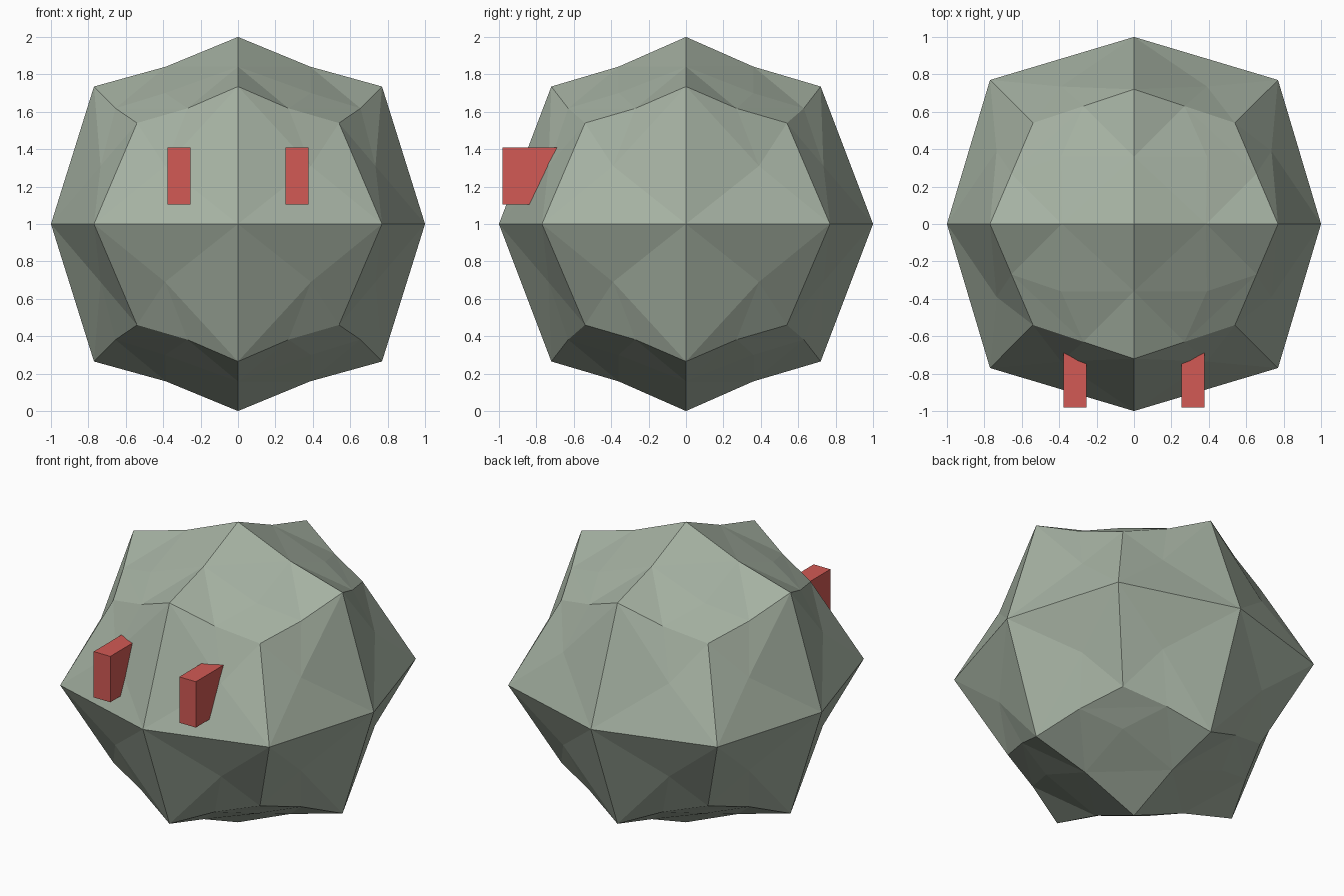
import bpy, bmesh

if "Cube" in bpy.data.objects:
    bpy.data.objects.remove(bpy.data.objects["Cube"])


def material(name, rgb):
    m = bpy.data.materials.new(name)
    m.diffuse_color = (*rgb, 1.0)
    m.use_nodes = True
    m.node_tree.nodes["Principled BSDF"].inputs["Base Color"].default_value = m.diffuse_color
    return m


GREY_GREEN = material("grey green", (0.376, 0.440, 0.361))
RED = material("red", (0.645, 0.102, 0.089))

# Key points of one octant, indexed on a cube grid running 0..2 per axis
KEY = {
    (2, 0, 0): (1, 0, 0), (0, 2, 0): (0, 1, 0), (0, 0, 2): (0, 0, 1),
    (2, 2, 0): (0.77, 0.77, 0), (2, 0, 2): (0.77, 0, 0.735),
    (0, 2, 2): (0, 0.72, 0.735), (2, 2, 2): (0.54, 0.54, 0.54),
    (2, 1, 1): (0.735, 0.39, 0.31), (1, 2, 1): (0.39, 0.735, 0.31),
    (1, 1, 2): (0.39, 0.36, 0.70),
}


def octant_point(k):
    if k in KEY:
        return KEY[k]
    # Halfway points between two key points, slightly dented in height
    axis = k.index(1)
    lo, hi = list(k), list(k)
    lo[axis], hi[axis] = 0, 2
    p = [(a + b) / 2 for a, b in zip(KEY[tuple(lo)], KEY[tuple(hi)])]
    if k[2] == 2:
        p[2] *= 0.97
    return tuple(p)


def finish(bm, name, mat):
    bmesh.ops.recalc_face_normals(bm, faces=bm.faces)
    mesh = bpy.data.meshes.new(name)
    bm.to_mesh(mesh)
    bm.free()
    mesh.materials.append(mat)
    obj = bpy.data.objects.new(name, mesh)
    bpy.context.collection.objects.link(obj)
    return obj


# Faceted round body: a 4 x 4 cube grid pulled onto the key points
bm = bmesh.new()
verts = {}


def vert(g):
    if g not in verts:
        p = octant_point(tuple(abs(c) for c in g))
        q = [v if c >= 0 else -v for v, c in zip(p, g)]
        verts[g] = bm.verts.new((q[0], q[1], q[2] + 1))
    return verts[g]


for axis in range(3):
    for side in (-2, 2):
        for i in range(-2, 2):
            for j in range(-2, 2):
                ring = []
                for a, b in ((i, j), (i + 1, j), (i + 1, j + 1), (i, j + 1)):
                    g = [a, b]
                    g.insert(axis, side)
                    ring.append(vert(tuple(g)))
                # Diagonals cross the pole on top and bottom, radiate on sides
                if ((i + j) % 2 == 0) == (axis == 2):
                    ring = ring[1:] + ring[:1]
                bm.faces.new((ring[0], ring[1], ring[2]))
                bm.faces.new((ring[0], ring[2], ring[3]))
finish(bm, "body", GREY_GREEN)

# Two upright block eyes standing out of the front
for side, name in ((-1, "left_eye"), (1, "right_eye")):
    bm = bmesh.new()
    bmesh.ops.create_cube(bm, size=1)
    bmesh.ops.scale(bm, vec=(0.122, 0.33, 0.305), verts=bm.verts)
    bmesh.ops.translate(bm, vec=(side * 0.315, -0.815, 1.2575), verts=bm.verts)
    finish(bm, name, RED)
